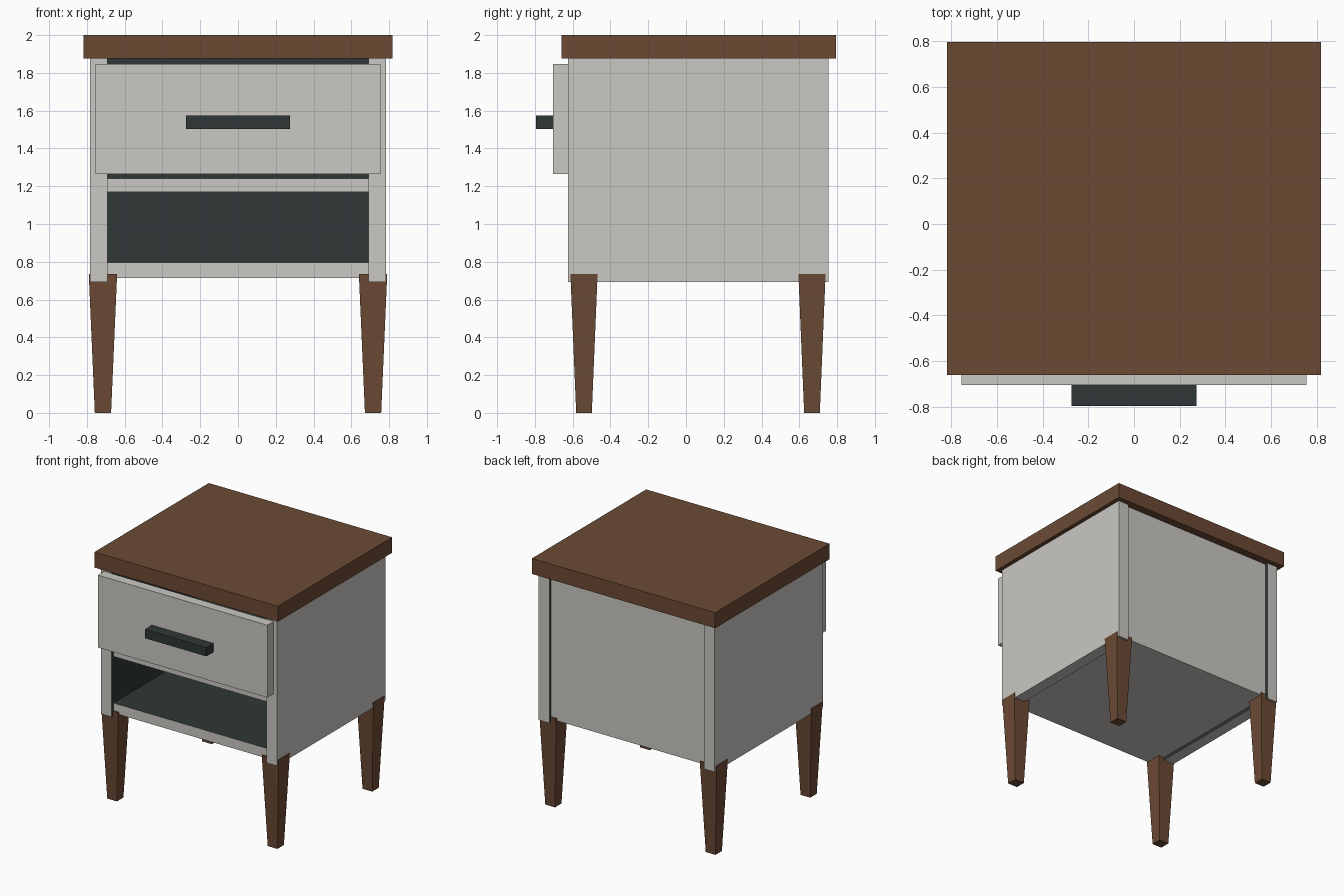
import bpy, bmesh
from mathutils import Vector

if "Cube" in bpy.data.objects:
    bpy.data.objects.remove(bpy.data.objects["Cube"])


def material(name, r, g, b):
    m = bpy.data.materials.new(name)
    lin = [((c / 255 + 0.055) / 1.055) ** 2.4 for c in (r, g, b)]
    m.diffuse_color = (*lin, 1)
    m.use_nodes = True
    m.node_tree.nodes["Principled BSDF"].inputs["Base Color"].default_value = m.diffuse_color
    return m


WOOD = material("brown wood", 107, 74, 52)
GREY = material("warm grey paint", 202, 200, 195)
DARK = material("dark charcoal", 46, 55, 54)


def box(name, x, y, z, mat, dark_dirs=(), taper=None):
    """Box from (min, max) ranges; faces pointing along dark_dirs become charcoal."""
    bm = bmesh.new()
    bmesh.ops.create_cube(bm, size=1)
    lo = Vector((x[0], y[0], z[0]))
    hi = Vector((x[1], y[1], z[1]))
    mid = (lo + hi) / 2
    for v in bm.verts:
        k = taper if taper and v.co.z < 0 else 1
        v.co = Vector((mid.x + v.co.x * (hi.x - lo.x) * k,
                       mid.y + v.co.y * (hi.y - lo.y) * k,
                       mid.z + v.co.z * (hi.z - lo.z)))
    bm.normal_update()
    for f in bm.faces:
        if any(f.normal.dot(Vector(d)) > 0.9 for d in dark_dirs):
            f.material_index = 1
    me = bpy.data.meshes.new(name)
    bm.to_mesh(me)
    bm.free()
    me.materials.append(mat)
    me.materials.append(DARK)
    ob = bpy.data.objects.new(name, me)
    bpy.context.collection.objects.link(ob)
    return ob


# Table top
box("table_top", (-0.817, 0.817), (-0.66, 0.795), (1.875, 2.0), WOOD)

# Cabinet sides with charcoal inner faces, and tapered legs
for s, side in ((-1, "left"), (1, "right")):
    box(side + "_panel", sorted((s * 0.69, s * 0.784)), (-0.625, 0.755),
        (0.692, 1.875), GREY, [(-s, 0, 0)])
    for yc, end in ((-0.54, "front"), (0.667, "back")):
        box(f"{end}_{side}_leg", (s * 0.715 - 0.075, s * 0.715 + 0.075),
            (yc - 0.072, yc + 0.072), (0, 0.735), WOOD, taper=0.575)

# Bottom board, shelf divider and recessed back
box("bottom_board", (-0.69, 0.69), (-0.60, 0.73), (0.715, 0.795), GREY, [(0, 0, 1)])
box("shelf_divider", (-0.69, 0.69), (-0.60, 0.70), (1.17, 1.24), GREY,
    [(0, 0, 1), (0, 0, -1)])
box("back_panel", (-0.69, 0.69), (0.68, 0.73), (0.716, 1.875), GREY, [(0, -1, 0)])

# Drawer front and handle
box("drawer_front", (-0.755, 0.755), (-0.705, -0.625), (1.265, 1.848), GREY)
box("drawer_handle", (-0.274, 0.274), (-0.795, -0.705), (1.503, 1.574), DARK)
